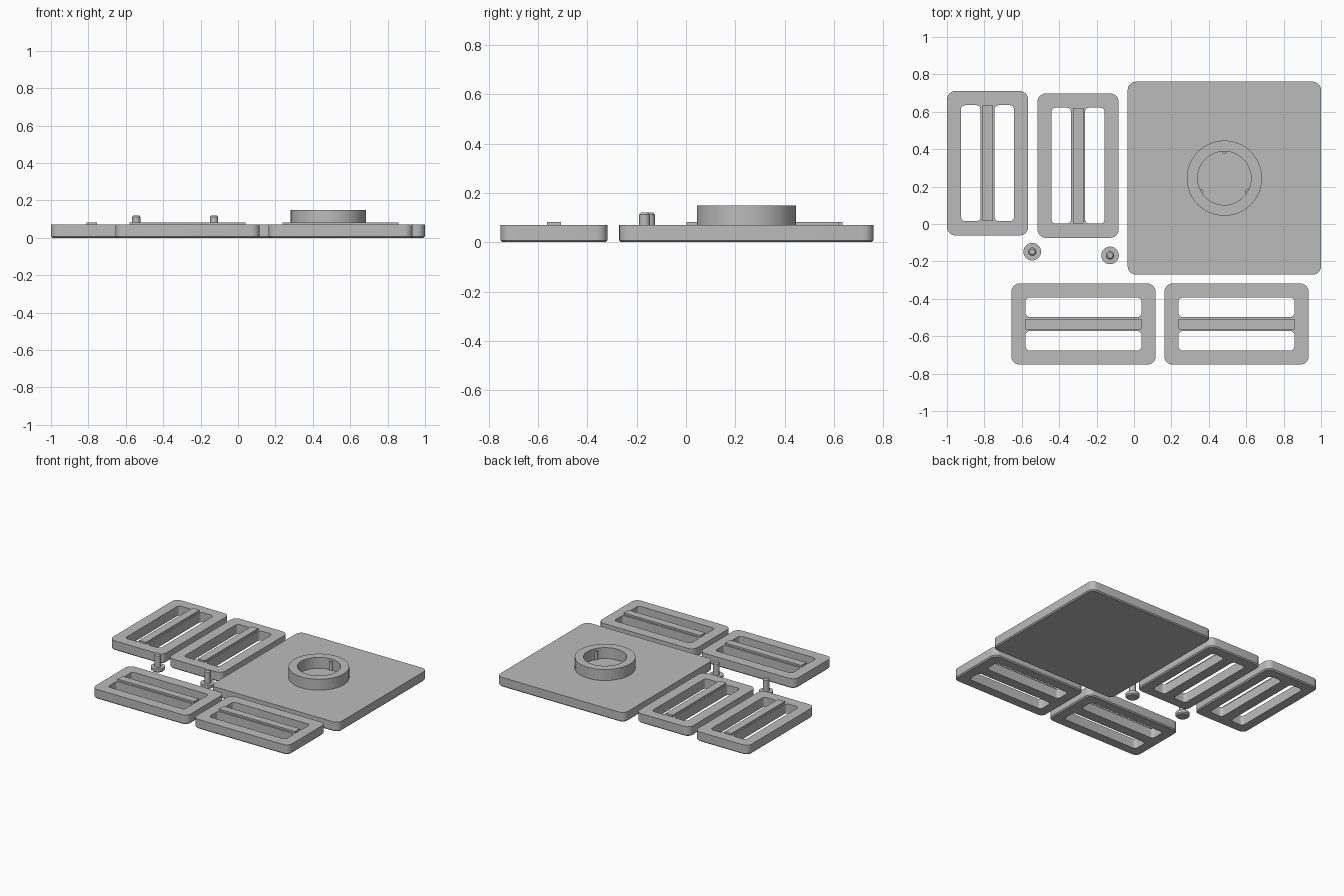
import bpy, bmesh, math

if "Cube" in bpy.data.objects:
    bpy.data.objects.remove(bpy.data.objects["Cube"])

grey = bpy.data.materials.new("plain grey")
grey.diffuse_color = (0.5, 0.5, 0.5, 1)
grey.use_nodes = True
grey.node_tree.nodes["Principled BSDF"].inputs["Base Color"].default_value = grey.diffuse_color

T = 0.07    # plate thickness
C = 0.008   # chamfer on lower edges


def rounded_rect(w, h, r, cx=0, cy=0, seg=6):
    pts = []
    for k, (sx, sy) in enumerate(((1, 1), (-1, 1), (-1, -1), (1, -1))):
        for i in range(seg + 1):
            a = math.pi / 2 * (k + i / seg)
            pts.append((cx + sx * (w / 2 - r) + r * math.cos(a),
                        cy + sy * (h / 2 - r) + r * math.sin(a)))
    return pts


def circle(r, seg=64):
    return [(r * math.cos(2 * math.pi * i / seg), r * math.sin(2 * math.pi * i / seg))
            for i in range(seg)]


def solid(name, shells, location):
    """Each shell is a list of (z, outline); the first is the outside, the rest are holes."""
    bm = bmesh.new()
    bottom, top = [], []
    for shell in shells:
        rings = [[bm.verts.new((x, y, z)) for x, y in pts] for z, pts in shell]
        n = len(rings[0])
        for a, b in zip(rings, rings[1:]):
            for i in range(n):
                j = (i + 1) % n
                bm.faces.new((a[i], a[j], b[j], b[i]))
        bottom.append(rings[0])
        top.append(rings[-1])
    for caps in (bottom, top):
        if len(caps) == 1:
            bm.faces.new(caps[0])
        else:
            edges = [bm.edges.get((r[i - 1], r[i])) for r in caps for i in range(len(r))]
            bmesh.ops.triangle_fill(bm, edges=edges, use_beauty=True)
    bmesh.ops.recalc_face_normals(bm, faces=bm.faces)
    mesh = bpy.data.meshes.new(name)
    bm.to_mesh(mesh)
    bm.free()
    mesh.materials.append(grey)
    ob = bpy.data.objects.new(name, mesh)
    ob.location = location
    bpy.context.collection.objects.link(ob)
    bpy.ops.object.select_all(action='DESELECT')
    ob.select_set(True)
    bpy.context.view_layer.objects.active = ob
    bpy.ops.object.shade_smooth_by_angle(angle=math.radians(30))
    return ob


def slab(w, h, r):
    small = rounded_rect(w - 2 * C, h - 2 * C, r - C)
    full = rounded_rect(w, h, r)
    return [(0, small), (C, full), (T, full)]


# Large square plate
solid("base_plate", [slab(1.034, 1.032, 0.045)], (0.483, 0.245, 0))

# Socket ring with three inner ribs
ring_at = (0.483, 0.245, 0)
solid("socket_ring", [[(0.06, circle(0.201)), (0.15, circle(0.201))],
                      [(0.06, circle(0.143)), (0.15, circle(0.143))]], ring_at)
for deg in (90, 210, 330):
    a = math.radians(deg)
    rib = circle(0.012, 16)
    solid("socket_rib", [[(0.06, rib), (0.135, rib)]],
          (ring_at[0] + 0.142 * math.cos(a), ring_at[1] + 0.142 * math.sin(a), 0))

# Strap buckles: slotted frame plus raised centre bar
for x, y, turn in ((-0.783, 0.325, 90), (-0.299, 0.312, 90),
                   (-0.27, -0.535, 0), (0.548, -0.535, 0)):
    slots = []
    for s in (-1, 1):
        pts = rounded_rect(0.62, 0.104, 0.022, cy=s * 0.0895)
        slots.append([(0, pts), (T, pts)])
    frame = solid("buckle_frame", [slab(0.772, 0.434, 0.045)] + slots, (x, y, 0))
    bar_pts = [(-0.309, -0.028), (0.309, -0.028), (0.309, 0.028), (-0.309, 0.028)]
    bar = solid("buckle_bar", [[(0.06, bar_pts), (0.083, bar_pts)]], (x, y, 0))
    for ob in (frame, bar):
        ob.rotation_euler.z = math.radians(turn)

# Small flanged pins
for x, y in ((-0.544, -0.148), (-0.128, -0.168)):
    profile = ((0, 0.047 - C), (C, 0.047), (0.028, 0.047), (0.028, 0.022),
               (0.112, 0.022), (0.12, 0.015))
    solid("pin", [[(z, circle(r, 32)) for z, r in profile]], (x, y, 0))
